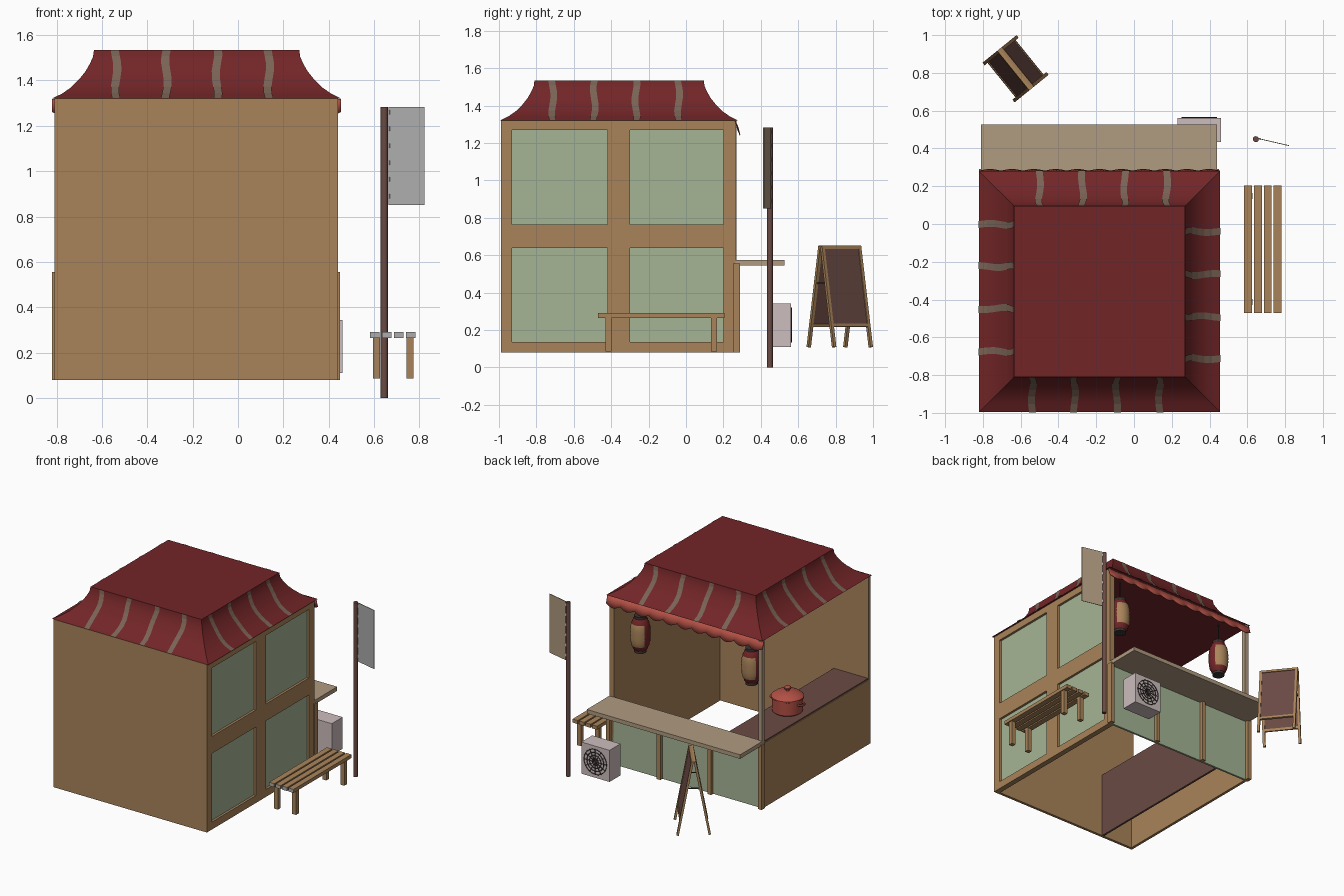
import bpy, bmesh, math
from mathutils import Matrix, Vector

if "Cube" in bpy.data.objects:
    bpy.data.objects.remove(bpy.data.objects["Cube"])


def material(name, hexcode):
    m = bpy.data.materials.new(name)
    c = [int(hexcode[i:i + 2], 16) / 255 for i in (0, 2, 4)]
    m.diffuse_color = [((v + .055) / 1.055) ** 2.4 for v in c] + [1]
    m.use_nodes = True
    m.node_tree.nodes["Principled BSDF"].inputs["Base Color"].default_value = m.diffuse_color
    return m


WOOD = material("wood", "A9845A")
TAN = material("pale_wood", "B09B80")
RED = material("roof_red", "722527")
STRIPE = material("roof_stripe", "7A6355")
GLASS = material("green_glass", "A5B595")
BROWN = material("dark_brown", "6B4A44")
CORAL = material("coral_red", "B25045")
CASE = material("pinkish_grey", "CDBDBD")
GREY = material("grey", "ACACAC")
DARK = material("charcoal", "3A3432")


def add(name, bm, *mats, smooth=False):
    me = bpy.data.meshes.new(name)
    bm.to_mesh(me)
    bm.free()
    ob = bpy.data.objects.new(name, me)
    bpy.context.collection.objects.link(ob)
    for m in mats:
        me.materials.append(m)
    if smooth:
        bpy.context.view_layer.objects.active = ob
        bpy.ops.object.select_all(action='DESELECT')
        ob.select_set(True)
        bpy.ops.object.shade_smooth_by_angle(angle=math.radians(35))
    return ob


def box(name, mat, lo, hi, M=Matrix(), front=None):
    """Box between two corners; faces towards -y may take another material."""
    lo, hi = Vector(lo), Vector(hi)
    bm = bmesh.new()
    bmesh.ops.create_cube(bm, size=1, matrix=M @ Matrix.Translation((lo + hi) / 2)
                          @ Matrix.Diagonal((*(hi - lo), 1)))
    bm.normal_update()
    if front:
        for f in bm.faces:
            f.material_index = int(f.normal.y < -.7)
    return add(name, bm, mat, *([front] if front else []))


def lathe(name, profile, loc, mats, rule=None, n=24, M=Matrix()):
    """Closed surface of revolution from (radius, height) points."""
    bm = bmesh.new()
    rings = [[bm.verts.new((r * math.cos(i * math.tau / n), r * math.sin(i * math.tau / n), z))
              for i in range(n)] for r, z in profile]
    for a, b in zip(rings, rings[1:]):
        for i in range(n):
            bm.faces.new((a[i], a[(i + 1) % n], b[(i + 1) % n], b[i]))
    bm.faces.new(rings[0][::-1])
    bm.faces.new(rings[-1])
    bm.normal_update()
    if rule:
        for f in bm.faces:
            f.material_index = rule(f)
    bm.transform(Matrix.Translation(loc) @ M)
    return add(name, bm, *mats, smooth=True)


def torus(name, mat, R, r, M, n=24, k=6):
    bm = bmesh.new()
    g = [[bm.verts.new(((R + r * math.cos(j * math.tau / k)) * math.cos(i * math.tau / n),
                        (R + r * math.cos(j * math.tau / k)) * math.sin(i * math.tau / n),
                        r * math.sin(j * math.tau / k))) for j in range(k)] for i in range(n)]
    for i in range(n):
        for j in range(k):
            a, b = g[i], g[(i + 1) % n]
            bm.faces.new((a[j], b[j], b[(j + 1) % k], a[(j + 1) % k]))
    bm.transform(M)
    return add(name, bm, mat, smooth=True)


T, R = Matrix.Translation, Matrix.Rotation
X0, X1, Y0, Y1, Z0, Z1 = -.81, .44, -.99, .265, .08, 1.32

# Plain walls: full wall, open half wall, glazed low wall
box("plain_wall", WOOD, (X0, Y0, Z0), (X1, Y0 + .02, Z1))
box("half_wall", WOOD, (X0, Y0, Z0), (X0 + .02, Y1, .555))
box("low_glass_wall", GLASS, (X0, .25, Z0), (X1, .265, .55))
for i in range(4):
    x = -.805 + i * .413
    box("low_wall_post", WOOD, (x - .015, .25, Z0), (x + .015, .29, .555))
box("corner_post", TAN, (X0, .24, .55), (X0 + .03, .27, Z1))

# Window wall: backing, glass plates and frame bars
box("window_wall_backing", WOOD, (.40, Y0, Z0), (.418, Y1, Z1))
for y0, y1 in ((-.93, -.42), (-.30, .20)):
    for z0, z1 in ((.135, .64), (.765, 1.27)):
        box("window_glass", GLASS, (.418, y0, z0), (.423, y1, z1))
    for z0, z1 in ((Z0, .135), (.64, .765), (1.27, Z1)):
        box("window_rail", WOOD, (.418, y0, z0), (X1, y1, z1))
for y0, y1 in ((Y0, -.93), (-.42, -.30), (.20, Y1)):
    box("window_stile", WOOD, (.418, y0, Z0), (X1, y1, Z1))

# Serving shelf and inner counter
box("serving_shelf", TAN, (X0, .262, .545), (X1, .527, .575))
box("inner_counter_top", BROWN, (X0 + .005, Y0 + .02, .55), (-.525, .25, .565))
box("inner_counter_side", BROWN, (-.54, Y0 + .02, Z0), (-.525, .25, .55))

# Roof: concave rings (inset, height) with flat top and ceiling
PROFILE = [(0, 1.32), (.045, 1.342), (.085, 1.37), (.12, 1.405), (.148, 1.44),
           (.168, 1.475), (.181, 1.505), (.185, 1.535)]
RX0, RX1, RY0, RY1 = -.82, .455, -.995, .28
bm = bmesh.new()
rings = [[bm.verts.new(p) for p in ((RX0 + d, RY0 + d, z), (RX1 - d, RY0 + d, z),
                                    (RX1 - d, RY1 - d, z), (RX0 + d, RY1 - d, z))] for d, z in PROFILE]
for a, b in zip(rings, rings[1:]):
    for i in range(4):
        bm.faces.new((a[i], a[(i + 1) % 4], b[(i + 1) % 4], b[i]))
bm.faces.new(rings[0][::-1])
bm.faces.new(rings[-1])
add("roof", bm, RED, smooth=True)

# Roof stripes: slightly wavy strips following the roof profile, four per side
half = (RX1 - RX0) / 2
centre = T(((RX0 + RX1) / 2, (RY0 + RY1) / 2, 0))
bm = bmesh.new()
for side in range(4):
    M = centre @ R(side * math.pi / 2, 4, 'Z')
    for s in (-.355, -.133, .09, .318):
        prev = None
        for k, (d, z) in enumerate(PROFILE):
            c = s + .006 * math.sin(k * 1.1 + s * 9)
            row = [bm.verts.new(M @ Vector((c + w, -half + d - .003, z + .003 * (k < 7))))
                   for w in (-.018, .018)]
            if prev:
                bm.faces.new((prev[0], prev[1], row[1], row[0]))
            prev = row
add("roof_stripes", bm, STRIPE)

# Scalloped awning valance
bm = bmesh.new()
prev = None
for i in range(89):
    x = RX0 + (RX1 - RX0) * i / 88
    w = abs(math.sin(math.pi * i / 8))
    row = [bm.verts.new(p) for p in ((x, .266, 1.318), (x, .274 + .006 * w, 1.285),
                                     (x, .282 + .009 * w, 1.262 - .02 * w))]
    if prev:
        for j in range(2):
            bm.faces.new((prev[j], row[j], row[j + 1], prev[j + 1]))
    prev = row
ob = add("valance", bm, CORAL, smooth=True)
ob.modifiers.new("thickness", 'SOLIDIFY').thickness = .004

# Lanterns with pale patches, caps and cords
body = []
for i in range(19):
    t = -1 + i / 9
    body.append((.068 * (1 - .42 * abs(t) ** 3) + (.002 if i % 2 else -.001), t * .12))
for x, y in ((.26, .16), (-.64, .15)):
    lathe("lantern", body, (x, y, 1.045), (RED, WOOD),
          lambda f: int(abs(f.calc_center_median().z) < .075 and abs(f.normal.y) > .55))
    for s in (-1, 1):
        lathe("lantern_cap", [(.042, -.009), (.042, .009)], (x, y, 1.045 + s * .125), (DARK,))
    lathe("lantern_cord", [(.003, 0), (.003, .15)], (x, y, 1.175), (DARK,), n=6)

# Cooking pot with lid and handles
px, py = -.66, -.24
lathe("pot", [(.09, .565), (.103, .575), (.105, .67), (.111, .673), (.111, .682), (.085, .702),
              (.04, .714), (.015, .717)], (px, py, 0), (CORAL,), n=32)
lathe("lid_knob", [(.012, .712), (.012, .725), (.024, .732), (.024, .742), (.012, .748)],
      (px, py, 0), (CORAL,), n=16)
for s in (-1, 1):
    torus("pot_handle", CORAL, .026, .007, T((px + s * .108, py, .645)), 16)

# Bench: four slats on four legs
for i in range(4):
    x = .582 + i * .0525
    box("bench_slat", WOOD, (x, -.47, .264), (x + .042, .205, .29), front=GREY)
for x in (.595, .742):
    for y in (-.43, .133):
        box("bench_leg", WOOD, (x, y, .085), (x + .032, y + .032, .266))

# Banner on a pole
lathe("banner_pole", [(.016, 0), (.016, 1.283)], (.645, .449, 0), (BROWN,), n=12)
FM = T((.66, .452, 0)) @ R(math.radians(-13), 4, 'Z')
box("banner", TAN, (.004, -.002, .85), (.166, .002, 1.283), FM, front=GREY)
for i in range(6):
    z = .88 + i * .074
    box("banner_tie", CASE, (-.006, -.004, z), (.01, .004, z + .02), FM)

# Air conditioner with fan grille
box("cooler_case", CASE, (.23, .435, .11), (.46, .562, .343))
GM = T((.345, .564, .227)) @ R(math.pi / 2, 4, 'X')
for r in (.025, .047, .069, .092):
    torus("grille_ring", DARK, r, .003, GM)
for i in range(6):
    box("grille_spoke", DARK, (-.092, -.002, -.003), (.092, .002, .003),
        GM @ R(i * math.pi / 6, 4, 'Z'))

# Folding chalkboard: two mirrored leaning frames
for s in (-1, 1):
    M = T((-.627, .822, .648)) @ R(math.radians(-51), 4, 'Z') @ R(s * .183, 4, 'X')
    y0, y1 = sorted((0, s * .016))
    for x in (-.135, .117):
        box("board_leg", WOOD, (x, y0, -.55), (x + .018, y1, 0), M)
    for z in (-.018, -.44):
        box("board_rail", WOOD, (-.117, y0, z), (.117, y1, z + .018), M)
    box("chalkboard", BROWN, (-.117, s * .008 - .003, -.422), (.117, s * .008 + .003, -.018), M)
BM = T((-.627, .822, .45)) @ R(math.radians(-51), 4, 'Z')
for x in (-.126, .122):
    box("board_brace", DARK, (x, -.04, -.004), (x + .004, .04, .004), BM)
